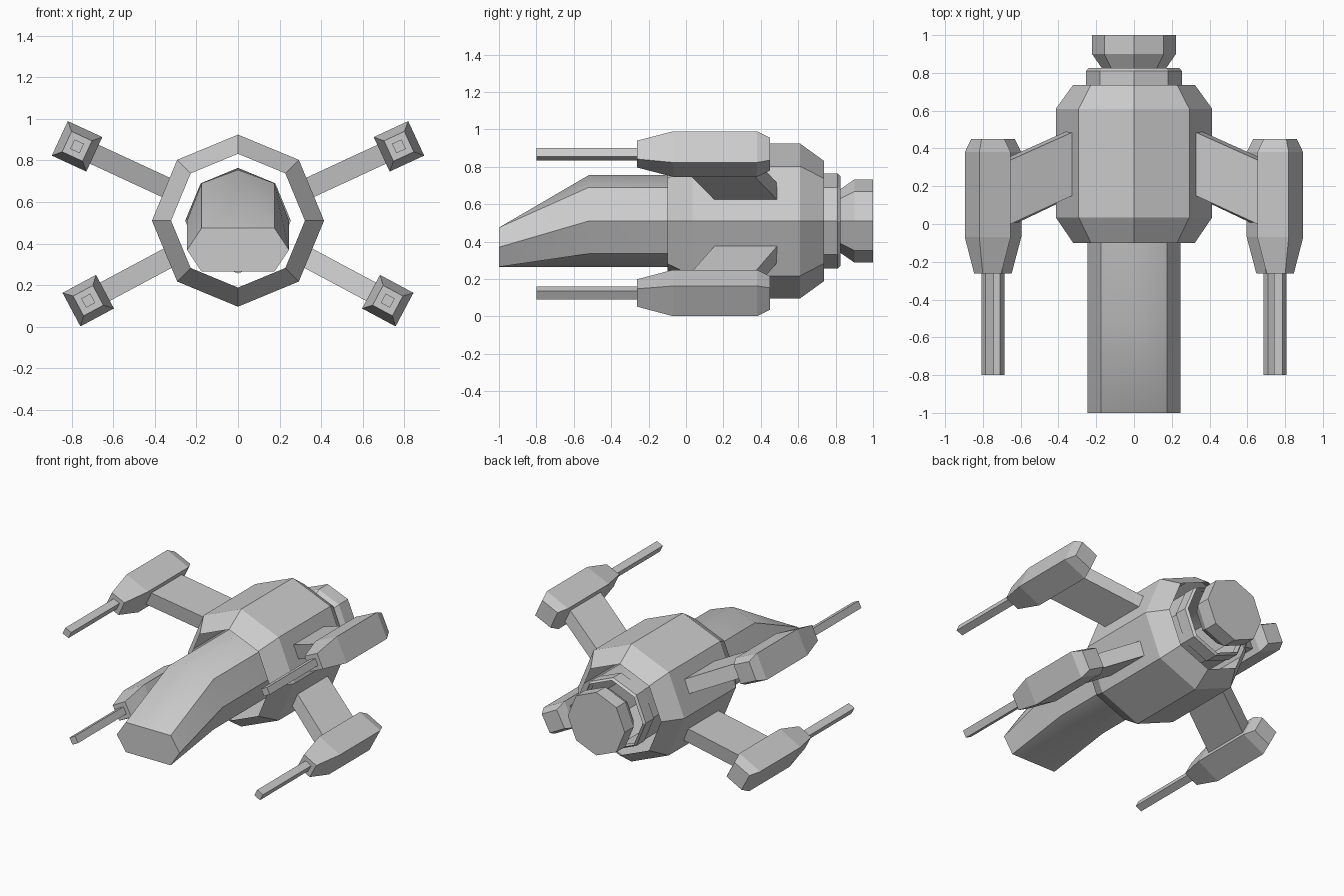
import bpy, bmesh
from math import sin, cos, pi, radians
from mathutils import Matrix

if "Cube" in bpy.data.objects:
    bpy.data.objects.remove(bpy.data.objects["Cube"])

AXIS_Z = 0.51  # height of the fuselage axis


def loft(name, rings, cap_start=True, cap_end=True, matrix=None):
    """Skin a list of equal-length point rings into one mesh object."""
    bm = bmesh.new()
    loops = [[bm.verts.new(p) for p in ring] for ring in rings]
    for a, b in zip(loops, loops[1:]):
        for i in range(len(a)):
            j = (i + 1) % len(a)
            bm.faces.new((a[i], a[j], b[j], b[i]))
    if cap_start:
        bm.faces.new(loops[0][::-1])
    if cap_end:
        bm.faces.new(loops[-1])
    if matrix:
        bm.transform(matrix)
    bmesh.ops.recalc_face_normals(bm, faces=bm.faces)
    mesh = bpy.data.meshes.new(name)
    bm.to_mesh(mesh)
    bm.free()
    obj = bpy.data.objects.new(name, mesh)
    bpy.context.collection.objects.link(obj)
    return obj


def octagons(profile):
    """Octagonal rings around the fuselage axis from (radius, y) pairs."""
    return [[(r * cos(i * pi / 4), y, AXIS_Z + r * sin(i * pi / 4))
             for i in range(8)] for r, y in profile]


def squares(profile):
    """Square rings in the local xz plane from (half size, y) pairs."""
    return [[(h, y, h), (-h, y, h), (-h, y, -h), (h, y, -h)] for h, y in profile]


def section(y, w, top, shoulder, mid, low, bottom):
    """Eight-sided nose cross-section."""
    s = 0.175
    return [(w, y, mid), (s, y, shoulder), (0, y, top), (-s, y, shoulder),
            (-w, y, mid), (-s, y, low), (0, y, bottom), (s, y, low)]


# Nose and core tube, squashed to a hexagon at the tip
nose = loft("nose_fuselage", [
    section(-1.0, 0.245, 0.475, 0.475, 0.37, 0.265, 0.265),
    section(-0.52, 0.245, 0.755, 0.69, 0.51, 0.335, 0.265),
    section(0.76, 0.245, 0.755, 0.69, 0.51, 0.335, 0.265)], cap_end=False)
bpy.context.view_layer.objects.active = nose
nose.select_set(True)
bpy.ops.object.shade_smooth_by_angle(angle=radians(43))

# Open hull shell around the core
loft("hull_shell", octagons([(0.322, -0.1), (0.414, 0.035), (0.414, 0.61), (0.322, 0.737)]),
     cap_start=False, cap_end=False)

# Rear collar and engine nozzle
loft("rear_collar", octagons([(0.254, 0.72), (0.254, 0.81), (0.24, 0.825)]),
     cap_start=False, cap_end=False)
loft("engine_nozzle", octagons([(0.17, 0.825), (0.222, 0.9), (0.222, 1.0)]),
     cap_start=False)

# Four weapon arms, each laid out radially from the fuselage axis
for level, angle, radius in (("upper", 24.8, 0.853), ("lower", -28.1, 0.817)):
    for side in ("right", "left"):
        tilt = angle if side == "right" else 180 - angle
        frame = (Matrix.Translation((0, 0, AXIS_Z))
                 @ Matrix.Rotation(-radians(tilt), 4, 'Y'))
        at_pod = frame @ Matrix.Translation((radius, 0, 0))
        tag = f"{level}_{side}"
        # Swept strut
        t = 0.05
        loft("strut_" + tag, [
            [(r, y0, -t), (r, y1, -t), (r, y1, t), (r, y0, t)]
            for r, y0, y1 in ((0.372, 0.155, 0.49), (0.79, -0.02, 0.32))], matrix=frame)
        # Pod and barrel
        loft("pod_" + tag, squares([(0.054, -0.262), (0.0915, -0.07),
                                    (0.0915, 0.38), (0.066, 0.45)]), matrix=at_pod)
        loft("barrel_" + tag, squares([(0.025, -0.8), (0.025, -0.25)]), matrix=at_pod)
